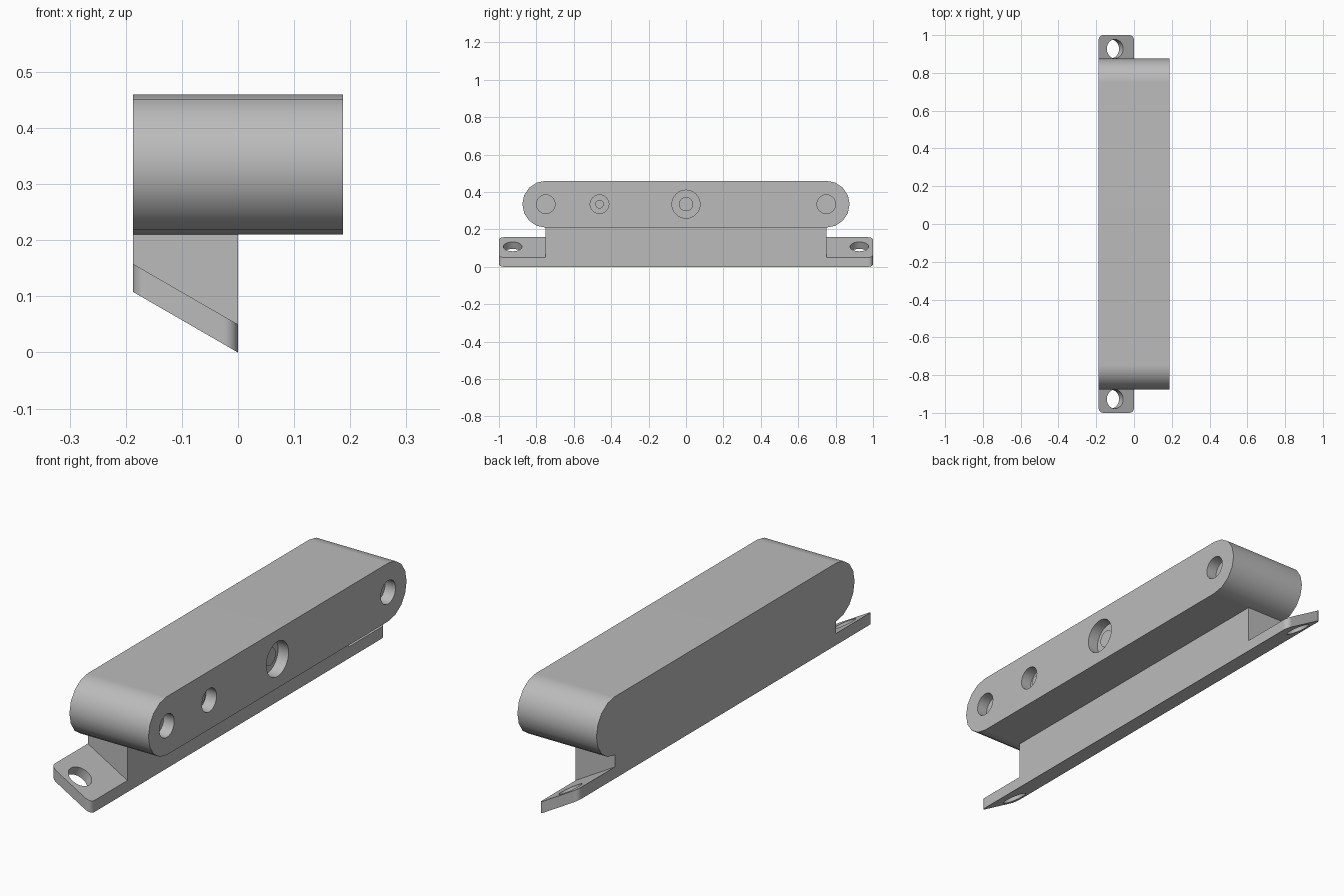
import bpy, math
from mathutils import Matrix, Vector

cube = bpy.data.objects.get("Cube")
if cube:
    bpy.data.objects.remove(cube, do_unlink=True)

HALF = 0.1875              # half depth of the housing
MID_Z, R = 0.335, 0.125    # housing axis height and end radius
SLOPE = math.radians(30)
DROP = HALF * math.tan(SLOPE)

grey = bpy.data.materials.new("plain grey")
grey.use_nodes = True
colour = (0.5, 0.5, 0.5, 1)
grey.diffuse_color = colour
grey.node_tree.nodes["Principled BSDF"].inputs["Base Color"].default_value = colour


def prism(name, bottom, top):
    """Solid between two matching outlines."""
    n = len(bottom)
    faces = [tuple(reversed(range(n))), tuple(range(n, 2 * n))]
    faces += [(i, (i + 1) % n, n + (i + 1) % n, n + i) for i in range(n)]
    mesh = bpy.data.meshes.new(name)
    mesh.from_pydata(bottom + top, [], faces)
    mesh.materials.append(grey)
    obj = bpy.data.objects.new(name, mesh)
    bpy.context.collection.objects.link(obj)
    return obj


def cylinder(name, centre, axis, radius, depth, sides=32):
    turn = Vector((0, 0, 1)).rotation_difference(Vector(axis)).to_matrix().to_4x4()
    place = Matrix.Translation(centre) @ turn
    ring = [(radius * math.cos(2 * math.pi * i / sides),
             radius * math.sin(2 * math.pi * i / sides)) for i in range(sides)]
    low, high = [[place @ Vector((x, y, z)) for x, y in ring]
                 for z in (-depth / 2, depth / 2)]
    return prism(name, low, high)


def cut(obj, cutter):
    mod = obj.modifiers.new("cut", 'BOOLEAN')
    mod.operation, mod.solver, mod.object = 'DIFFERENCE', 'EXACT', cutter
    graph = bpy.context.evaluated_depsgraph_get()
    obj.data = bpy.data.meshes.new_from_object(obj.evaluated_get(graph))
    obj.modifiers.clear()
    bpy.data.objects.remove(cutter, do_unlink=True)


def smooth(obj):
    bpy.ops.object.select_all(action='DESELECT')
    obj.select_set(True)
    bpy.context.view_layer.objects.active = obj
    bpy.ops.object.shade_smooth_by_angle(angle=math.radians(30))
    obj.modifiers.new("flat faces", 'WEIGHTED_NORMAL').keep_sharp = True


# Housing: a bar with round ends
outline = []
for side in (1, -1):
    for i in range(9):
        a = math.pi * i / 8 - math.pi / 2
        outline.append((side * (0.75 + R * math.cos(a)), MID_Z + side * R * math.sin(a)))
housing = prism("housing", [(-HALF, y, z) for y, z in outline],
                [(HALF, y, z) for y, z in outline])

# Round recesses in the sensor face
RECESS = 0.05
for y, radius in ((-0.75, 0.05), (-0.4625, 0.05), (0, 0.075), (0.75, 0.05)):
    cut(housing, cylinder("recess", (HALF, y, MID_Z), (1, 0, 0), radius, 2 * RECESS))
smooth(housing)

# Small lenses standing in two of the recesses
for name, y, radius in (("small_lens", -0.4625, 0.023), ("main_lens", 0, 0.0375)):
    smooth(cylinder(name, (HALF - RECESS, y, MID_Z), (1, 0, 0), radius, 0.03))


def slope_z(x):
    return -x * math.tan(SLOPE)


# Foot: block with a sloping underside
profile = [(-HALF, DROP), (0, 0), (0, MID_Z - R), (-HALF, MID_Z - R)]
foot = prism("foot", [(x, 0.75, z) for x, z in profile],
             [(x, -0.75, z) for x, z in profile])

# Sloping mounting tabs with rounded outer corners and a screw hole
CORNER = 0.025
for name, side in (("back_tab", 1), ("front_tab", -1)):
    plan = [(-HALF, 0.75), (0, 0.75)]
    for cx, start in ((-CORNER, 0), (CORNER - HALF, 90)):
        for i in range(5):
            a = math.radians(start + 22.5 * i)
            plan.append((cx + CORNER * math.cos(a), 1 - CORNER + CORNER * math.sin(a)))
    if side < 0:
        plan.reverse()
    low = [(x, side * y, slope_z(x)) for x, y in plan]
    tab = prism(name, low, [(x, y, z + 0.05) for x, y, z in low])
    cut(tab, cylinder("screw_hole", (-0.105, side * 0.927, slope_z(-0.105) + 0.04),
                      (math.sin(SLOPE), 0, math.cos(SLOPE)), 0.05, 0.2))
    smooth(tab)
